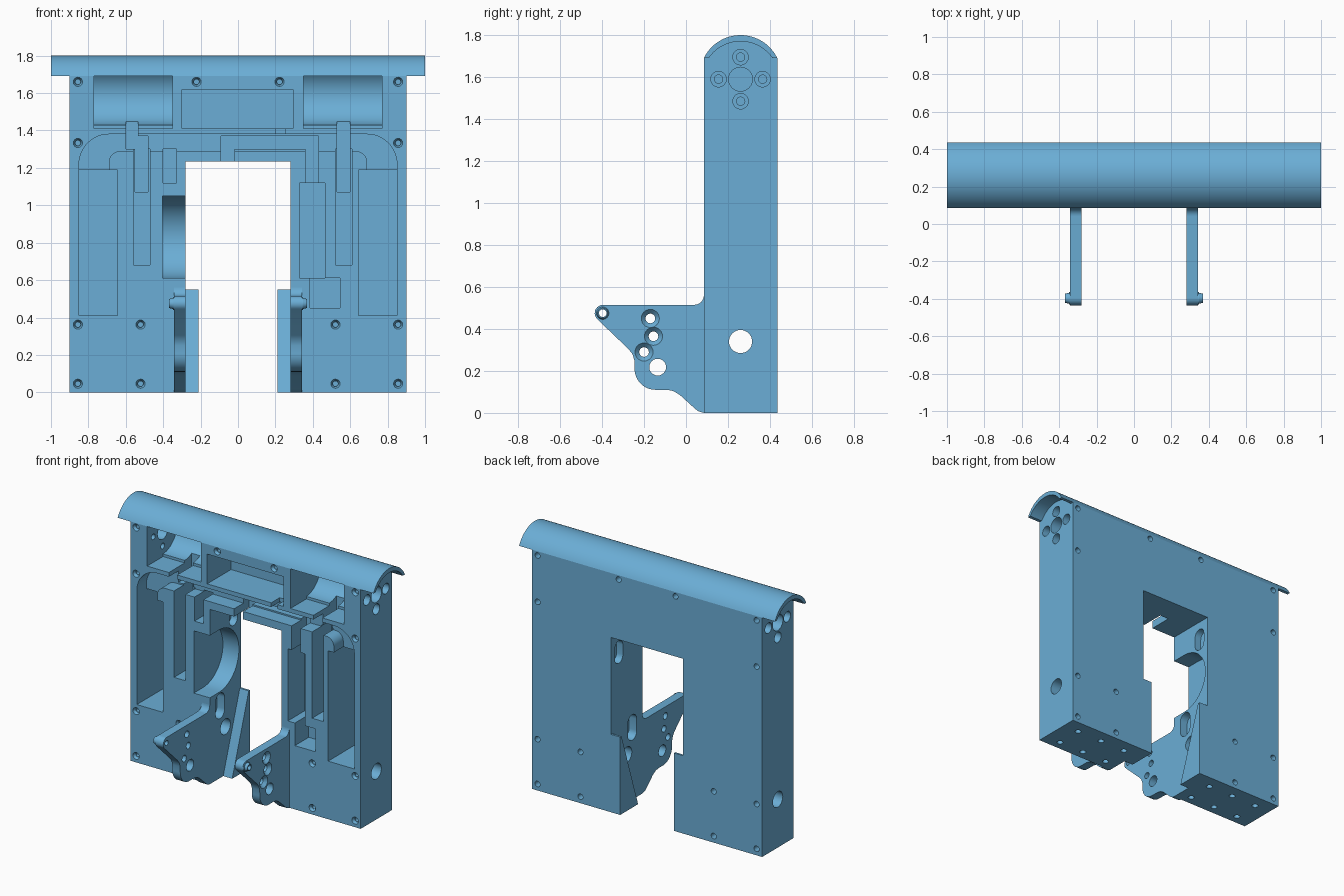
import bpy, bmesh, math

if "Cube" in bpy.data.objects:
    bpy.data.objects.remove(bpy.data.objects["Cube"])

F, B = 0.085, 0.435          # front and back planes of the housing
MZ = 1.59                    # motor axis height

blue = bpy.data.materials.new("blue_plastic")
blue.diffuse_color = (0.147, 0.423, 0.672, 1)
blue.use_nodes = True
blue.node_tree.nodes["Principled BSDF"].inputs["Base Color"].default_value = blue.diffuse_color


def arc(cu, cv, r, a0, a1, n=12):
    return [(cu + r * math.cos(math.radians(a0 + (a1 - a0) * i / n)),
             cv + r * math.sin(math.radians(a0 + (a1 - a0) * i / n))) for i in range(n + 1)]


def circle(u, v, r, n=24):
    return arc(u, v, r, 0, 360, n)[:-1]


def rect(u0, u1, v0, v1):
    return [(u0, v0), (u1, v0), (u1, v1), (u0, v1)]


def slot(u, v0, v1, r):
    return arc(u, v1 - r, r, 0, 180) + arc(u, v0 + r, r, 180, 360)


def make(name, parts):
    """Object from prisms (axis, start, end, outline[, end outline])."""
    bm = bmesh.new()
    for axis, a, b, pts, *end in parts:
        def place(p, d):
            return {'x': (d, *p), 'y': (p[0], d, p[1]), 'z': (*p, d)}[axis]
        lo = [bm.verts.new(place(p, a)) for p in pts]
        hi = [bm.verts.new(place(p, b)) for p in (end[0] if end else pts)]
        bm.faces.new(lo)
        bm.faces.new(hi[::-1])
        for i in range(len(lo)):
            j = (i + 1) % len(lo)
            bm.faces.new((lo[j], lo[i], hi[i], hi[j]))
    bmesh.ops.recalc_face_normals(bm, faces=bm.faces)
    me = bpy.data.meshes.new(name)
    bm.to_mesh(me)
    bm.free()
    me.materials.append(blue)
    ob = bpy.data.objects.new(name, me)
    bpy.context.collection.objects.link(ob)
    return ob


def activate(ob):
    bpy.ops.object.select_all(action='DESELECT')
    ob.select_set(True)
    bpy.context.view_layer.objects.active = ob


def boolean(ob, parts, op='DIFFERENCE'):
    tool = make("cutter", parts)
    tool.hide_render = True
    m = ob.modifiers.new("bool", 'BOOLEAN')
    m.object, m.operation, m.solver = tool, op, 'EXACT'
    activate(ob)
    bpy.ops.object.modifier_apply(modifier=m.name)
    bpy.data.objects.remove(tool)


def finish(ob, mirror=False):
    activate(ob)
    if mirror:
        m = ob.modifiers.new("mirror", 'MIRROR')
        m.use_mirror_merge = False
        bpy.ops.object.modifier_apply(modifier=m.name)
    bpy.ops.object.shade_smooth_by_angle(angle=math.radians(30))


def pocket(x0, x1, z0, z1, y):
    return ('y', F - 0.1, y, rect(x0, x1, z0, z1))


def crown(h, z0, half, n=24):
    """Arc over the housing, centred in depth, left to right."""
    r = (half * half + h * h) / (2 * h)
    a = math.degrees(math.asin(half / r))
    return arc(0.26, z0 + h - r, r, 90 + a, 90 - a, n)


# housing block with crowned top
housing = make("housing", [('x', -0.9, 0.9, [(F, 0)] + crown(0.095, 1.69, 0.175) + [(B, 0)])])

# central opening and deep pockets
cuts = [('y', -0.1, 0.6, rect(-0.28, 0.28, -0.1, 1.235)),
        pocket(-0.30, 0.295, 1.41, 1.62, 0.35),
        pocket(-0.40, -0.33, 1.12, 1.30, 0.37),
        pocket(0.33, 0.465, 0.61, 1.12, 0.27)]
for s in (-1, 1):
    cuts += [pocket(*sorted((s * 0.85, s * 0.645)), 0.41, 1.19, 0.38),
             pocket(*sorted((s * 0.61, s * 0.52)) if s > 0 else (-0.56, -0.47), 0.68, 1.30, 0.30)]
boolean(housing, cuts)

# arched cable channel, motor bores, wheel recess
channel = (arc(-0.69, 1.22, 0.16, 180, 90) + arc(0.69, 1.22, 0.16, 90, 0)
           + [(0.85, 1.15), (0.69, 1.15)] + arc(0.63, 1.23, 0.06, 0, 90, 8)
           + arc(-0.63, 1.23, 0.06, 90, 180, 8) + [(-0.69, 1.15), (-0.85, 1.15)])
recess = arc(0.19, 0.83, 0.22, -90, 90, 24) + [(0, 1.05), (0, 0.61)]
cuts = [('y', 0, 0.19, channel), ('x', -0.405, -0.2, recess),
        pocket(0.385, 0.545, 0.45, 0.612, 0.24)]
for s in (-1, 1):
    cuts.append(('x', s * 0.35, s * 0.77, circle(0.26, MZ, 0.162, 48)))
boolean(housing, cuts)

# motor openings and stepped wire runs
run = [(-0.09, 1.2), (-0.02, 1.2), (-0.02, 1.30), (0.36, 1.30), (0.36, 1.10),
       (0.43, 1.10), (0.43, 1.37), (-0.09, 1.37)]
left_run = [(-0.55, 1.07), (-0.48, 1.07), (-0.48, 1.37), (-0.535, 1.37),
            (-0.535, 1.50), (-0.60, 1.50), (-0.60, 1.30), (-0.55, 1.30)]
cuts = [('y', 0, 0.25, run), ('y', 0, 0.34, left_run),
        pocket(0.53, 0.60, 1.07, 1.50, 0.34), pocket(0.20, 0.25, 1.36, 1.43, 0.18)]
for s in (-1, 1):
    cuts += [('x', s * 0.2, s * 0.34, slot(0.2, 0.42, 0.60, 0.05)),
             ('x', s * 0.2, s * 0.329, slot(0.35, 1.02, 1.18, 0.045))]
boolean(housing, cuts)
boolean(housing, [('x', s * 0.3505, s * 0.7695, rect(0, 0.262, 1.41, 1.69)) for s in (-1, 1)])

# blind screw holes, axle hole, motor mounts and foot holes
cuts, bores = [('x', -1.1, 1.1, circle(0.26, 0.34, 0.055, 32))], []
spots = [(0.856, 1.66), (0.856, 1.333), (0.856, 0.362), (0.856, 0.046),
         (0.521, 0.362), (0.521, 0.046), (0.222, 1.66)]
for s in (-1, 1):
    for x, z in spots:
        cuts += [('y', F - 0.05, F + 0.1, circle(s * x, z, 0.013, 16)),
                 ('y', B + 0.05, B - 0.06, circle(s * x, z, 0.02, 16))]
        bores.append(('y', F - 0.005, F + 0.02, circle(s * x, z, 0.027, 16), circle(s * x, z, 0.016, 16)))
    cuts.append(('x', s * 0.7, s * 1.0, circle(0.26, MZ, 0.057)))
    for dy, dz in ((0.105, 0), (-0.105, 0), (0, 0.105), (0, -0.105)):
        p = (0.26 + dy, MZ + dz)
        cuts.append(('x', s * 0.7, s * 1.0, circle(*p, 0.02, 16)))
        bores.append(('x', s * 0.84, s * 1.0, circle(*p, 0.037)))
    for x in (0.375, 0.575, 0.775):
        for y in (0.15, 0.34):
            bores.append(('z', -0.05, 0.04, circle(s * x, y, 0.021, 16)))
boolean(housing, cuts)
boolean(housing, bores)
finish(housing)

# curved roof shell overhanging both ends
roof = make("roof_cap", [('x', -1, 1, crown(0.11, 1.69, 0.175, 32)
                          + crown(0.08, 1.69, 0.152, 32)[::-1])])
finish(roof)

# sloped wedges inside the opening
wedge = make("guide_wedge", [('x', 0.21, 0.28, [(0.235, 0), (B, 0), (B, 0.55), (0.42, 0.55)])])
finish(wedge, True)

# front brackets with tip boss and countersunk holes
outline = (arc(0.04, 0.56, 0.045, 0, -90, 8) + arc(-0.395, 0.475, 0.04, 90, 228)
           + [(-0.275, 0.305), (-0.255, 0.28), (-0.246, 0.25)]
           + arc(-0.145, 0.21, 0.1, 180, 270)
           + [(-0.09, 0.11), (-0.06, 0.104), (-0.03, 0.086), (0.045, 0.018), (0.06, 0.007), (F, 0)])
bracket = make("front_bracket", [('x', 0.28, 0.342, outline)])
tip = (-0.397, 0.475)
boolean(bracket, [('x', 0.30, 0.348, circle(*tip, 0.0345))], 'UNION')
boolean(bracket, [('x', 0.32, 0.368, circle(*tip, 0.0375), circle(*tip, 0.024))], 'UNION')
holes = [(-0.17, 0.45), (-0.155, 0.365), (-0.2, 0.29)]
boolean(bracket, [('x', 0.2, 0.5, circle(*p, 0.023)) for p in holes]
        + [('x', 0.2, 0.5, circle(*tip, 0.018)), ('x', 0.2, 0.5, circle(-0.135, 0.218, 0.04))])
for p in holes:
    boolean(bracket, [('x', 0.315, 0.345, circle(*p, 0.018), circle(*p, 0.046))])
finish(bracket, True)
